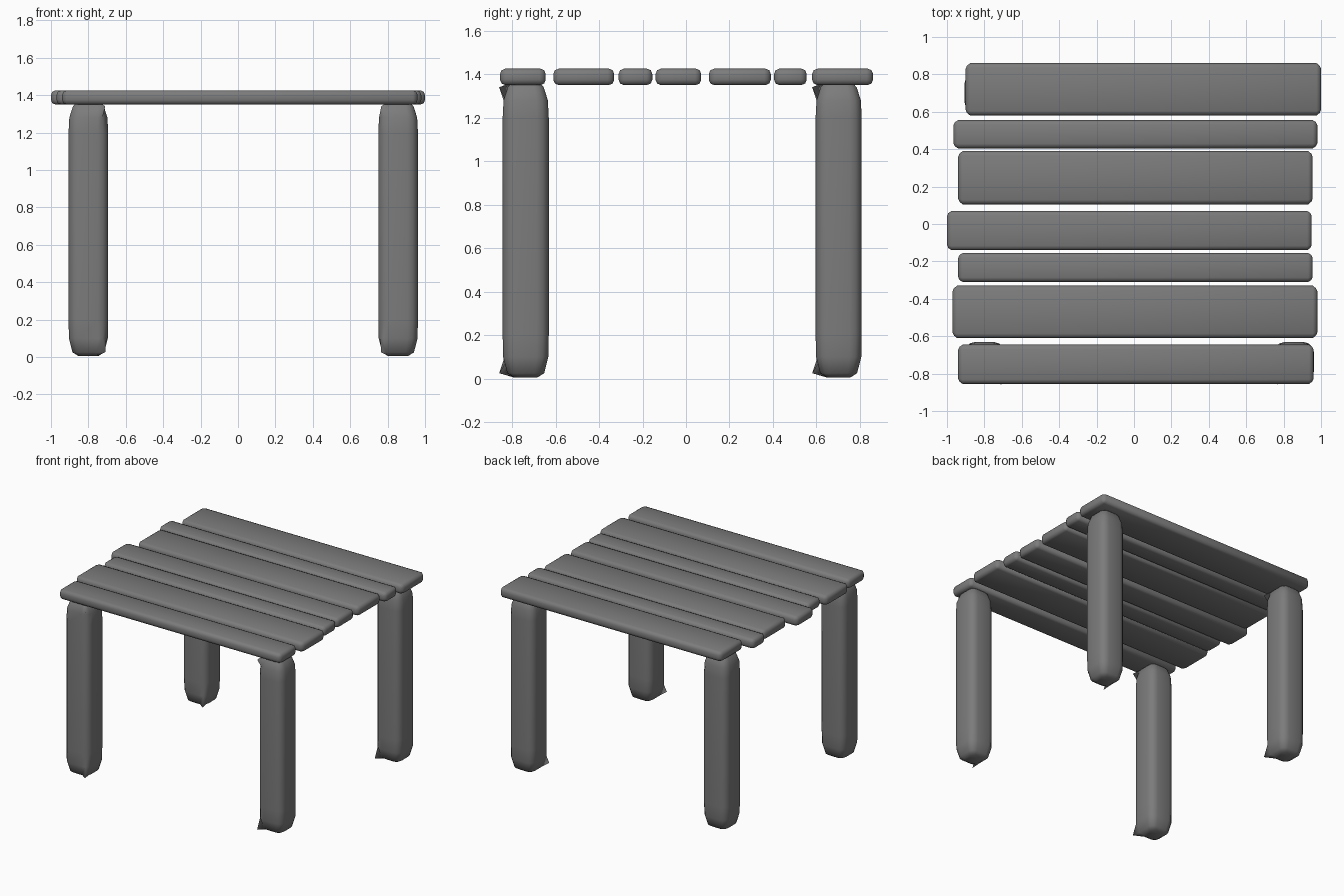
import bpy, bmesh, math
from mathutils import Vector

cube = bpy.data.objects.get("Cube")
if cube:
    bpy.data.objects.remove(cube, do_unlink=True)

GREY = (0.2, 0.2, 0.2, 1)
stone = bpy.data.materials.new("dark_grey_wood")
stone.use_nodes = True
stone.diffuse_color = GREY
bsdf = stone.node_tree.nodes["Principled BSDF"]
bsdf.inputs["Base Color"].default_value = GREY
bsdf.inputs["Roughness"].default_value = 0.8


def finish(bm, name):
    bmesh.ops.recalc_face_normals(bm, faces=bm.faces)
    mesh = bpy.data.meshes.new(name)
    bm.to_mesh(mesh)
    bm.free()
    mesh.materials.append(stone)
    mesh.shade_smooth()
    obj = bpy.data.objects.new(name, mesh)
    bpy.context.collection.objects.link(obj)
    return obj


def plank(name, x0, x1, y0, y1, z0=1.35, z1=1.425):
    """Worn board with softened edges and slightly tapered ends."""
    bm = bmesh.new()
    bmesh.ops.create_cube(bm, size=1)
    for v in bm.verts:
        v.co = Vector((x1 if v.co.x > 0 else x0,
                       y1 if v.co.y > 0 else y0,
                       z1 if v.co.z > 0 else z0))
    bmesh.ops.bevel(bm, geom=bm.edges[:], offset=0.024, segments=2,
                    profile=0.5, affect='EDGES')
    # pinch the ends in a little
    mid = (y0 + y1) / 2
    for v in bm.verts:
        if min(v.co.x - x0, x1 - v.co.x) < 0.02:
            v.co.y = mid + (v.co.y - mid) * 0.95
    return finish(bm, name)


def leg(name, cx, cy, inner):
    """Rounded square post; one inner front corner is left unworn at the ends."""
    rings = [(0.005, 0.5), (0.025, 0.8), (0.1, 0.98), (0.2, 1),
             (1.2, 1), (1.28, 0.96), (1.34, 0.78), (1.365, 0.55)]
    half, radius, arc = 0.106, 0.055, 3
    bm = bmesh.new()
    loops = []
    for z, scale in rings:
        loop = []
        for corner in range(4):
            base = math.pi / 2 * corner
            sx = 1 if corner in (0, 3) else -1
            sy = 1 if corner < 2 else -1
            for i in range(arc + 1):
                a = base + math.pi / 2 * i / arc
                x = (sx * (half - radius) + radius * math.cos(a)) * scale
                y = (sy * (half - radius) + radius * math.sin(a)) * scale
                if sx == inner and sy < 0 and i == 1 and scale in (0.8, 0.78):
                    x, y = inner * half * 0.85, -half * 1.15
                loop.append(bm.verts.new((cx + x, cy + y, z)))
        loops.append(loop)
    n = len(loops[0])
    for low, high in zip(loops, loops[1:]):
        for i in range(n):
            j = (i + 1) % n
            bm.faces.new((low[i], low[j], high[j], high[i]))
    bm.faces.new(loops[0][::-1])
    bm.faces.new(loops[-1])
    return finish(bm, name)


# Table top boards: x range, y range, front to back
boards = [(-0.94, 0.96, -0.855, -0.645), (-0.97, 0.98, -0.61, -0.33),
          (-0.94, 0.955, -0.31, -0.155), (-1.0, 0.95, -0.14, 0.07),
          (-0.94, 0.955, 0.105, 0.39), (-0.965, 0.98, 0.405, 0.555),
          (-0.9, 1.0, 0.58, 0.86)]
for number, extent in enumerate(boards, 1):
    plank(f"top_plank_{number}", *extent)

# Four posts
for end, y in (("front", -0.737), ("back", 0.702)):
    leg(f"{end}_right_leg", -0.8, y, 1)
    leg(f"{end}_left_leg", 0.856, y, -1)
